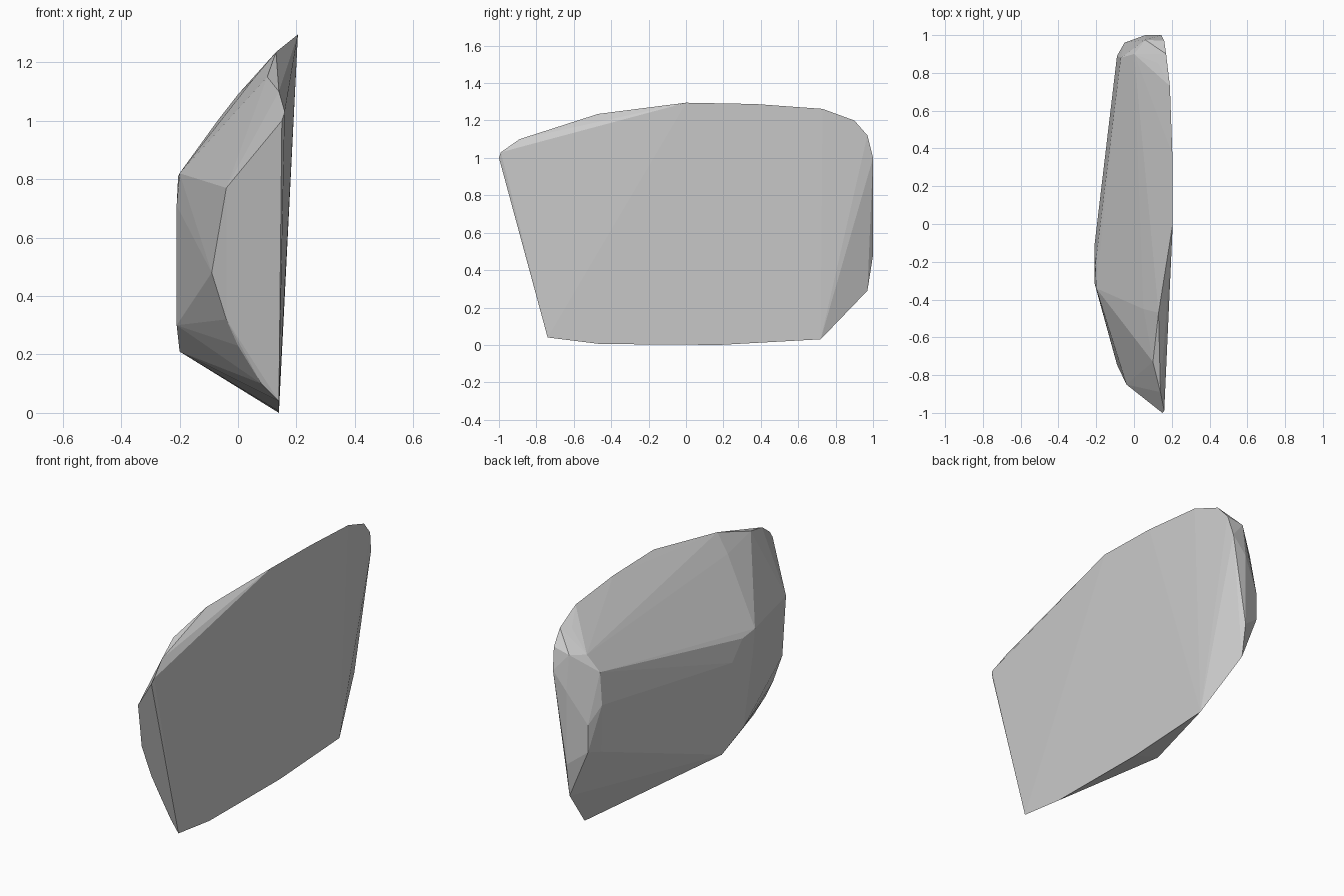
import bpy, bmesh

# Corner points of the faceted stone shard, grouped by area
flat_side = [(.14, -.74, .04), (.14, -.46, .005), (.14, .18, 0), (.14, .72, .03),
             (.15, -1, 1), (.16, -.99, 1.03), (.205, 0, 1.295), (.203, .37, 1.288),
             (.19, .73, 1.262), (.17, .9, 1.2), (.16, .97, 1.12), (.145, 1, 1)]
crest = [(.13, -.47, 1.235), (.1, -.73, 1.15), (.14, -.89, 1.1), (.05, -.45, 1.14),
         (.13, .85, 1.19), (.05, .85, 1.13)]
front_edge = [(-.04, -.85, .77), (-.09, -.745, .48), (-.04, -.73, .32),
              (0, -.72, .23), (.08, -.725, .1)]
bulge = [(-.2, -.34, .82), (-.205, -.22, .81), (-.21, -.12, .71), (-.21, -.31, .71),
         (-.21, -.22, .3), (-.2, -.04, .21)]
back_edge = [(.06, .97, .29), (.06, 1, .48), (-.07, .87, .54), (-.09, .89, .82),
             (-.07, .88, 1), (-.05, .96, .72), (-.05, .96, .565), (.01, .965, .94),
             (0, .9, 1.09), (.06, .975, 1.1), (.06, 1, .9)]

# Wrap the points in a convex shell
bm = bmesh.new()
for p in flat_side + crest + front_edge + bulge + back_edge:
    bm.verts.new(p)
res = bmesh.ops.convex_hull(bm, input=bm.verts)
bmesh.ops.delete(bm, geom=[v for v in bm.verts if not v.link_faces], context='VERTS')
bmesh.ops.recalc_face_normals(bm, faces=bm.faces)

mesh = bpy.data.meshes.new("stone_shard")
bm.to_mesh(mesh)
bm.free()
stone = bpy.data.objects.new("stone_shard", mesh)
bpy.context.collection.objects.link(stone)

grey = bpy.data.materials.new("stone_grey")
grey.diffuse_color = (.6, .6, .6, 1)
mesh.materials.append(grey)
